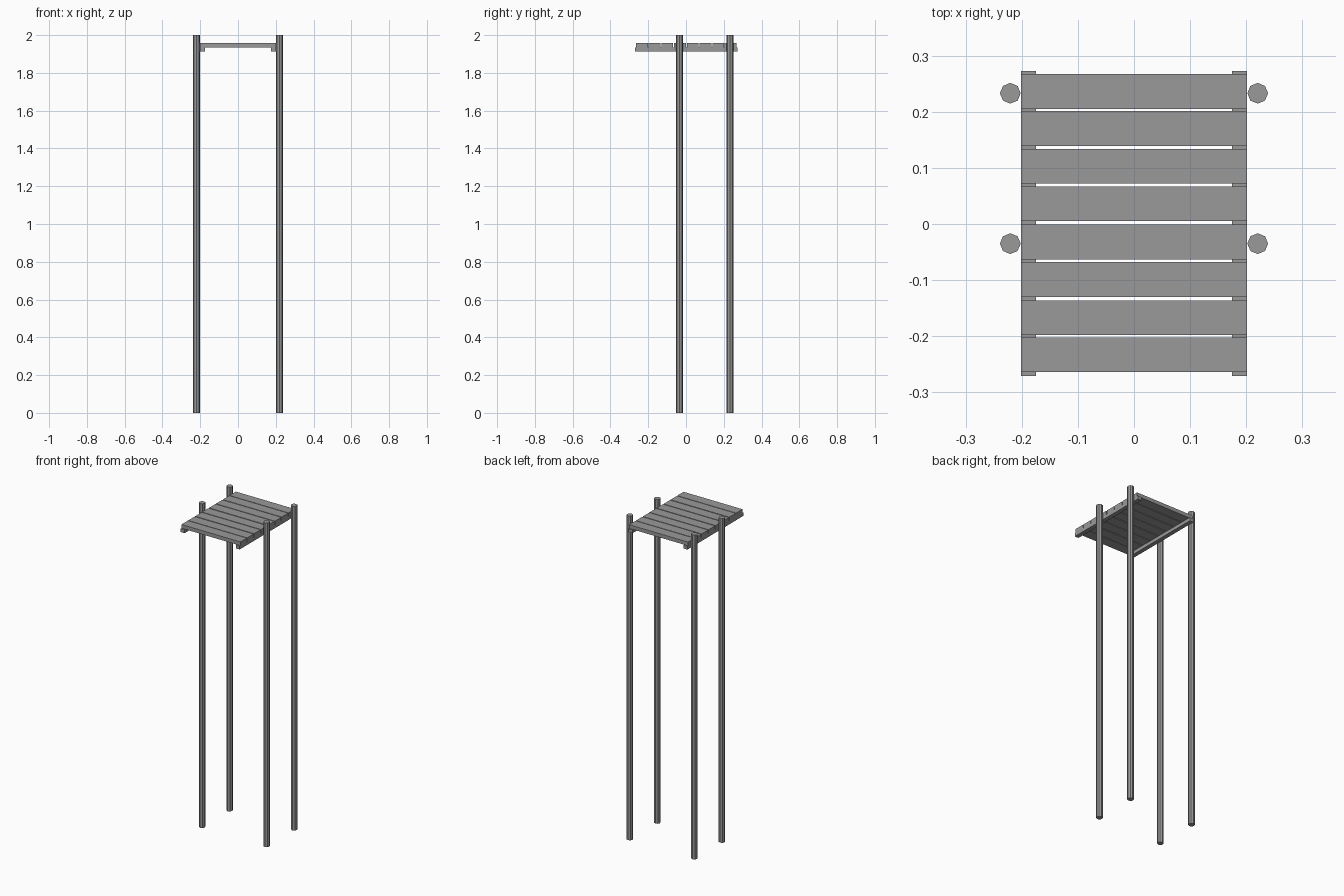
import bpy
import math

cube = bpy.data.objects.get("Cube")
if cube:
    bpy.data.objects.remove(cube, do_unlink=True)

# Single grey finish
GREY = (0.32, 0.32, 0.32, 1.0)
grey = bpy.data.materials.new("plain_grey")
grey.use_nodes = True
grey.diffuse_color = GREY
grey.node_tree.nodes["Principled BSDF"].inputs["Base Color"].default_value = GREY


def box(name, center, size):
    bpy.ops.mesh.primitive_cube_add(size=1, location=center)
    ob = bpy.context.object
    ob.name = name
    ob.scale = size
    bpy.ops.object.transform_apply(location=False, rotation=False, scale=True)
    ob.data.materials.append(grey)


def post(name, x, y):
    bpy.ops.mesh.primitive_cylinder_add(vertices=8, radius=0.0185, depth=2, location=(x, y, 1))
    ob = bpy.context.object
    ob.name = name
    ob.data.materials.append(grey)


DECK_BOTTOM, DECK_TOP, RAIL_BOTTOM = 1.934, 1.957, 1.913

# Tall octagonal posts and the bearer rails, on both sides
for side, s in (("left", 1), ("right", -1)):
    post(f"front_post_{side}", s * 0.2205, -0.035)
    post(f"back_post_{side}", s * 0.2205, 0.233)
    box(f"bearer_rail_{side}", (s * 0.188, 0.001, (RAIL_BOTTOM + DECK_BOTTOM) / 2),
        (0.026, 0.544, DECK_BOTTOM - RAIL_BOTTOM))

# Deck planks with slightly uneven gaps
for i, y in enumerate((-0.233, -0.167, -0.099, -0.032, 0.036, 0.103, 0.170, 0.236)):
    box(f"deck_plank_{i + 1}", (0, y, (DECK_BOTTOM + DECK_TOP) / 2),
        (0.402, 0.062, DECK_TOP - DECK_BOTTOM))
